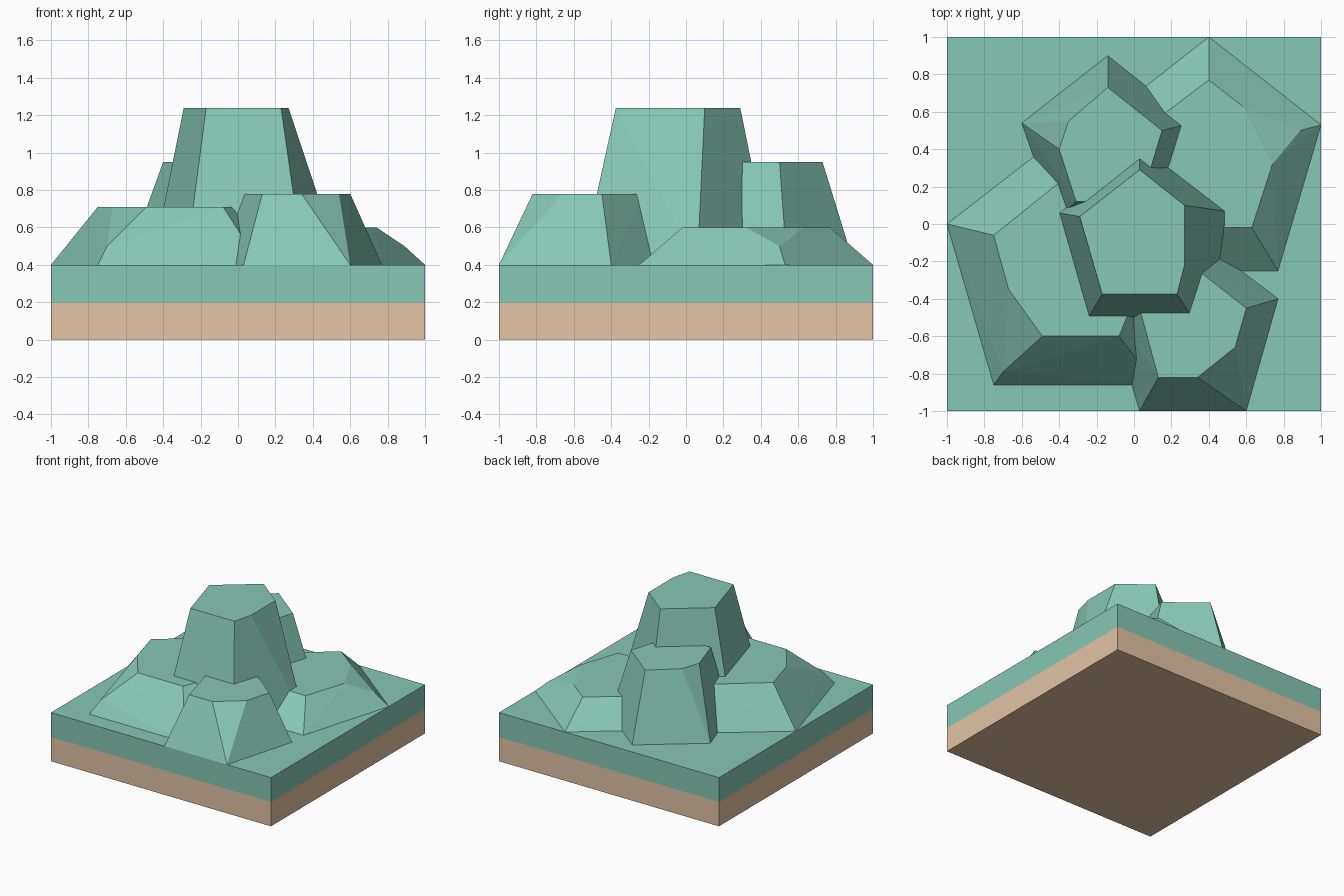
import bpy, bmesh

if "Cube" in bpy.data.objects:
    bpy.data.objects.remove(bpy.data.objects["Cube"])

GROUND = 0.4


def material(name, color):
    m = bpy.data.materials.new(name)
    m.diffuse_color = (*color, 1)
    m.use_nodes = True
    m.node_tree.nodes["Principled BSDF"].inputs["Base Color"].default_value = m.diffuse_color
    return m


grass = material("green_rock", (0.24, 0.58, 0.46))
sand = material("sand", (0.76, 0.55, 0.37))


def hull(name, points, mat):
    """Flat-sided convex solid around a set of points."""
    bm = bmesh.new()
    for p in points:
        bm.verts.new(p)
    res = bmesh.ops.convex_hull(bm, input=bm.verts)
    loose = [v for v in bm.verts if not v.link_faces]
    bmesh.ops.delete(bm, geom=loose, context='VERTS')
    bmesh.ops.dissolve_limit(bm, angle_limit=0.02, verts=bm.verts, edges=bm.edges)
    bmesh.ops.recalc_face_normals(bm, faces=bm.faces)
    me = bpy.data.meshes.new(name)
    bm.to_mesh(me)
    bm.free()
    me.materials.append(mat)
    ob = bpy.data.objects.new(name, me)
    bpy.context.collection.objects.link(ob)
    return ob


def slab(name, z0, z1, mat):
    hull(name, [(x, y, z) for x in (-1, 1) for y in (-1, 1) for z in (z0, z1)], mat)


def rock(name, top_z, base, top, chips=()):
    """Five-sided tapered rock; chips are extra points on broken corners."""
    pts = [(x, y, GROUND) for x, y in base] + [(x, y, top_z) for x, y in top]
    hull(name, pts + list(chips), grass)


# square ground tile in two layers
slab("sand_layer", 0, 0.2, sand)
slab("grass_layer", 0.2, GROUND, grass)

# tall central rock
rock("tall_rock", 1.24,
     [(0.03, 0.46), (0.55, 0.06), (0.35, -0.56), (-0.28, -0.56), (-0.46, 0.07)],
     [(0.03, 0.29), (0.27, 0.10), (0.27, -0.22), (0.23, -0.375), (-0.17, -0.375), (-0.29, 0.04)])

# wide low rock, front left
rock("left_rock", 0.71,
     [(-1, 0), (-0.75, -0.86), (0.12, -0.86), (0.41, 0), (-0.29, 0.55)],
     [(-0.75, -0.06), (-0.67, -0.35), (-0.49, -0.60), (-0.08, -0.60), (0.14, -0.06), (-0.29, 0.31)],
     [(-0.70, -0.79, 0.50)])

# second tallest rock, back left
rock("back_rock", 0.95,
     [(-0.14, 0.90), (-0.60, 0.54), (-0.42, 0.02), (0.14, 0.02), (0.31, 0.54)],
     [(-0.14, 0.73), (-0.35, 0.55), (-0.40, 0.40), (-0.31, 0.12), (0.035, 0.12), (0.15, 0.50)],
     [(-0.54, 0.52, 0.54)])

# lowest rock, back right
rock("right_rock", 0.60,
     [(0.40, 1.0), (1.0, 0.53), (0.77, -0.25), (0.03, -0.25), (-0.20, 0.53)],
     [(0.40, 0.77), (0.58, 0.63), (0.74, 0.32), (0.63, -0.02), (0.17, -0.02), (0.03, 0.49)],
     [(0.89, 0.50, 0.50)])

# small rock, front right
rock("front_rock", 0.78,
     [(0.03, -1), (0.60, -1), (0.77, -0.40), (0.31, -0.05), (-0.15, -0.40)],
     [(0.13, -0.82), (0.34, -0.82), (0.54, -0.66), (0.60, -0.45), (0.32, -0.23), (0.03, -0.45)])
